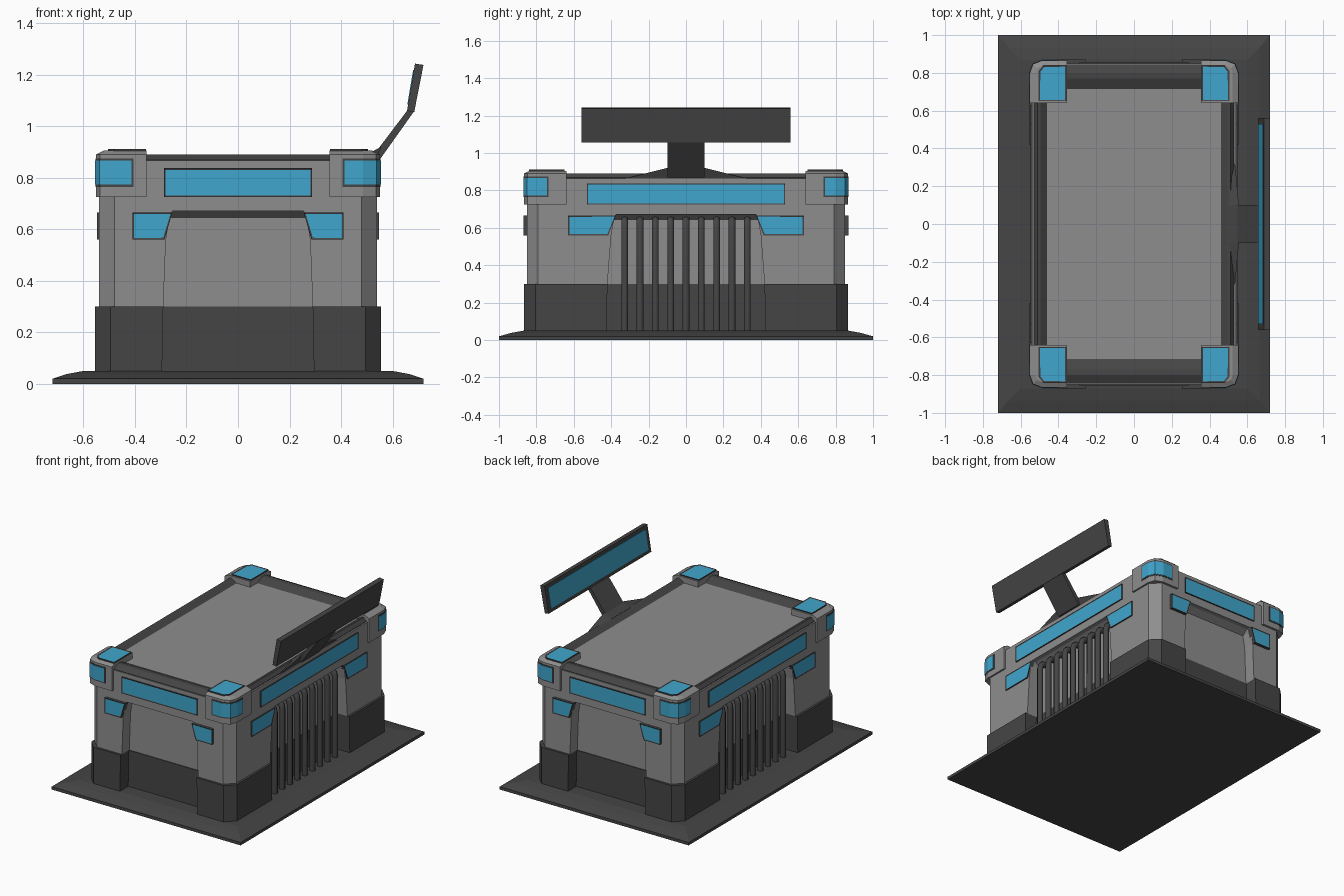
import bpy, bmesh, math
from mathutils import Vector

if "Cube" in bpy.data.objects:
    bpy.data.objects.remove(bpy.data.objects["Cube"])


def material(name, rgb):
    m = bpy.data.materials.new(name)
    m.diffuse_color = (*rgb, 1)
    m.use_nodes = True
    m.node_tree.nodes["Principled BSDF"].inputs["Base Color"].default_value = m.diffuse_color
    return m


DARK = material("dark_metal", (0.06, 0.06, 0.06))
GREY = material("grey_metal", (0.27, 0.27, 0.27))
BLUE = material("blue_glass", (0.05, 0.38, 0.61))


def loft(name, rings, mat, inset=0):
    """Skin rings of equal length; optionally inset a blue pane in the last cap."""
    bm = bmesh.new()
    vr = [[bm.verts.new(p) for p in r] for r in rings]
    n = len(vr[0])
    for a, b in zip(vr, vr[1:]):
        for i in range(n):
            j = (i + 1) % n
            bm.faces.new((a[i], a[j], b[j], b[i]))
    bm.faces.new(vr[0])
    cap = bm.faces.new(vr[-1])
    bmesh.ops.recalc_face_normals(bm, faces=bm.faces)
    if inset:
        bmesh.ops.inset_region(bm, faces=[cap], thickness=inset, depth=-0.003)
        cap.material_index = 1
    me = bpy.data.meshes.new(name)
    bm.to_mesh(me)
    bm.free()
    me.materials.append(mat)
    me.materials.append(BLUE)
    ob = bpy.data.objects.new(name, me)
    bpy.context.collection.objects.link(ob)
    return ob


def rect(x, y, z):
    return [(-x, -y, z), (x, -y, z), (x, y, z), (-x, y, z)]


def plan(hx, hy, z, nx, ny, depth, c=0.06):
    """Chamfered rectangle with a notch in the middle of each side."""
    q = [(hx - depth, ny), (hx, ny), (hx, hy - c), (hx - c, hy), (nx, hy), (nx, hy - depth)]
    pts = q + [(-x, y) for x, y in reversed(q)]
    pts += [(-x, -y) for x, y in q] + [(x, -y) for x, y in reversed(q)]
    return [(x, y, z) for x, y in pts]


def side_plate(name, pts, axis, s, d0, d1, mat=DARK, inset=0.009):
    """Extrude a (u, z) outline outwards from one side of the body."""
    def ring(d):
        return [(s * d, u, z) if axis == "x" else (u, s * d, z) for u, z in pts]
    return loft(name, [ring(d0), ring(d1)], mat, inset)


# base plate
loft("base_plate", [rect(.72, 1, 0), rect(.72, 1, .02), rect(.665, .935, .038),
                    rect(.60, .87, .05)], DARK)

# body: dark skirt, recessed walls, solid upper band
loft("lower_skirt", [plan(.555, .865, .04, .295, .425, .09),
                     plan(.555, .865, .30, .29, .42, .09)], DARK)
loft("body_walls", [plan(.54, .85, .30, .29, .42, .08),
                    plan(.54, .85, .56, .28, .40, .08),
                    plan(.54, .85, .645, .265, .385, .08),
                    plan(.54, .85, .67, .255, .375, .03)], GREY)
loft("upper_band", [plan(.54, .85, .67, .255, .375, 0),
                    plan(.54, .85, .865, .255, .375, 0)], GREY)

# sunken roof with sloped frame
loft("roof_frame", [rect(.53, .845, .84), rect(.53, .845, .868), rect(.51, .80, .89),
                    rect(.495, .77, .888), rect(.405, .63, .83)], DARK)
loft("roof_panel", [rect(.405, .63, .82), rect(.405, .63, .833)], GREY)

# lights on the four sides
for axis, d, half, inner, low_in, outer in (("y", .85, .288, .255, .285, .41),
                                            ("x", .54, .53, .375, .415, .63)):
    for s in (-1, 1):
        side_plate("long_light", [(-half, .725), (half, .725), (half, .837), (-half, .837)],
                   axis, s, d - .02, d + .008)
        for t in (-1, 1):
            side_plate("lower_light", [(t * low_in, .56), (t * outer, .56),
                                       (t * outer, .665), (t * inner, .665)],
                       axis, s, d - .02, d + (.02 if axis == "y" else .008))

# corner blocks with wrap-around lights and top lights
def corner(ix, iy, z, g, sx, sy):
    pts = [(ix, iy), (.552 + g, iy), (.552 + g, .80), (.535 + g * .7, .847 + g * .7),
           (.485, .866 + g), (ix, .866 + g)]
    return [(sx * x, sy * y, z) for x, y in pts]


for sx in (-1, 1):
    for sy in (-1, 1):
        loft("corner_block", [corner(.355, .64, .725, 0, sx, sy),
                              corner(.355, .64, .89, 0, sx, sy),
                              corner(.355, .64, .905, -.03, sx, sy)], GREY)
        loft("corner_light_frame", [corner(.405, .735, z, .002, sx, sy)
                                    for z in (.765, .875)], DARK)
        loft("corner_light", [corner(.413, .743, z, .004, sx, sy)
                              for z in (.773, .867)], BLUE)
        top = [(.357, .65), (.505, .65), (.505, .81), (.48, .84), (.357, .84)]
        loft("top_light", [[(sx * x, sy * y, z) for x, y in top] for z in (.89, .912)],
             DARK, .01)

# vertical pipes in both side recesses
for s in (-1, 1):
    cu = bpy.data.curves.new("side_pipes", "CURVE")
    cu.dimensions = "3D"
    cu.bevel_depth = .021
    cu.bevel_resolution = 1
    cu.use_fill_caps = True
    for i in range(9):
        y = (i - 4) * .082
        path = [(.51, .04), (.51, .60), (.503, .625), (.485, .641), (.44, .645)]
        sp = cu.splines.new("POLY")
        sp.points.add(len(path) - 1)
        for p, (x, z) in zip(sp.points, path):
            p.co = (s * x, y, z, 1)
    cu.materials.append(DARK)
    bpy.context.collection.objects.link(bpy.data.objects.new("side_pipes", cu))

# tilted screen on an arm at the right side
def bar(name, profile, half):
    return loft(name, [[(x, y, z) for x, z in profile] for y in (-half, half)], DARK)


loft("arm_bracket", [[(.50, y, z) for y, z in ((-.32, .865), (.32, .865), (.1, .89), (-.1, .89))],
                     [(x, y, z) for x, y, z in ((.535, -.32, .865), (.535, .32, .865),
                                                (.555, .1, .92), (.555, -.1, .92))]], DARK)
bar("screen_arm", [(.52, .88), (.55, .87), (.685, 1.06), (.66, 1.065)], .1)
bar("screen_panel", [(.656, 1.06), (.684, 1.055), (.72, 1.238), (.687, 1.243)], .56)
a, b = Vector((.656, 0, 1.06)), Vector((.687, 0, 1.243))
lo, hi = a.lerp(b, .13), a.lerp(b, .87)
loft("screen_glass", [[(p.x + d, y, p.z) for p, y in ((lo, -.53), (lo, .53), (hi, .53), (hi, -.53))]
                      for d in (.01, -.003)], BLUE)
